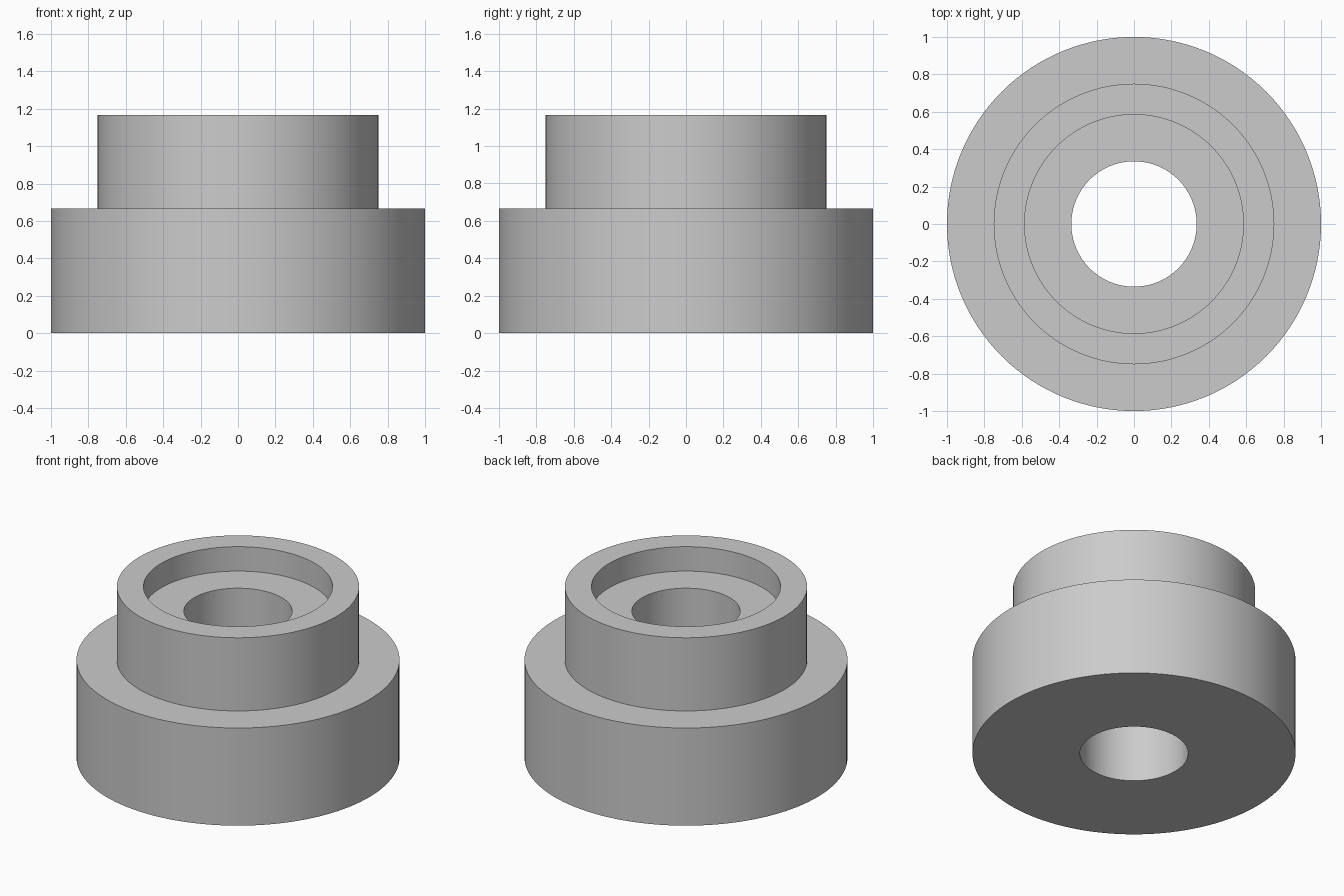
import bpy
import bmesh
from math import radians, tau
from mathutils import Vector

if "Cube" in bpy.data.objects:
    bpy.data.objects.remove(bpy.data.objects["Cube"], do_unlink=True)

# Plain grey material
grey = bpy.data.materials.new("plain grey")
grey.use_nodes = True
colour = (0.6, 0.6, 0.6, 1)
grey.diffuse_color = colour
grey.node_tree.nodes["Principled BSDF"].inputs["Base Color"].default_value = colour


def lathe(name, profile, steps):
    """Revolve a closed (radius, height) profile around the z axis."""
    bm = bmesh.new()
    verts = [bm.verts.new((r, 0, z)) for r, z in profile]
    edges = [bm.edges.new((v, verts[i - 1])) for i, v in enumerate(verts)]
    bmesh.ops.spin(bm, geom=verts + edges, cent=Vector(), axis=(0, 0, 1),
                   angle=tau, steps=steps, use_merge=True)
    bmesh.ops.remove_doubles(bm, verts=bm.verts[:], dist=0.0001)
    bmesh.ops.recalc_face_normals(bm, faces=bm.faces[:])
    mesh = bpy.data.meshes.new(name)
    bm.to_mesh(mesh)
    bm.free()
    mesh.materials.append(grey)
    obj = bpy.data.objects.new(name, mesh)
    bpy.context.collection.objects.link(obj)
    bpy.ops.object.select_all(action="DESELECT")
    obj.select_set(True)
    bpy.context.view_layer.objects.active = obj
    bpy.ops.object.shade_smooth_by_angle(angle=radians(30))
    return obj


# Stepped bushing: bore, wide base, narrower collar and recessed seat
bore, seat, collar, base = 0.335, 0.585, 0.75, 1.0
base_top, seat_floor, collar_top = 0.667, 1.0, 1.167
lathe("stepped_bushing", [
    (bore, 0), (base, 0), (base, base_top), (collar, base_top),
    (collar, collar_top), (seat, collar_top), (seat, seat_floor),
    (bore, seat_floor),
], steps=128)
